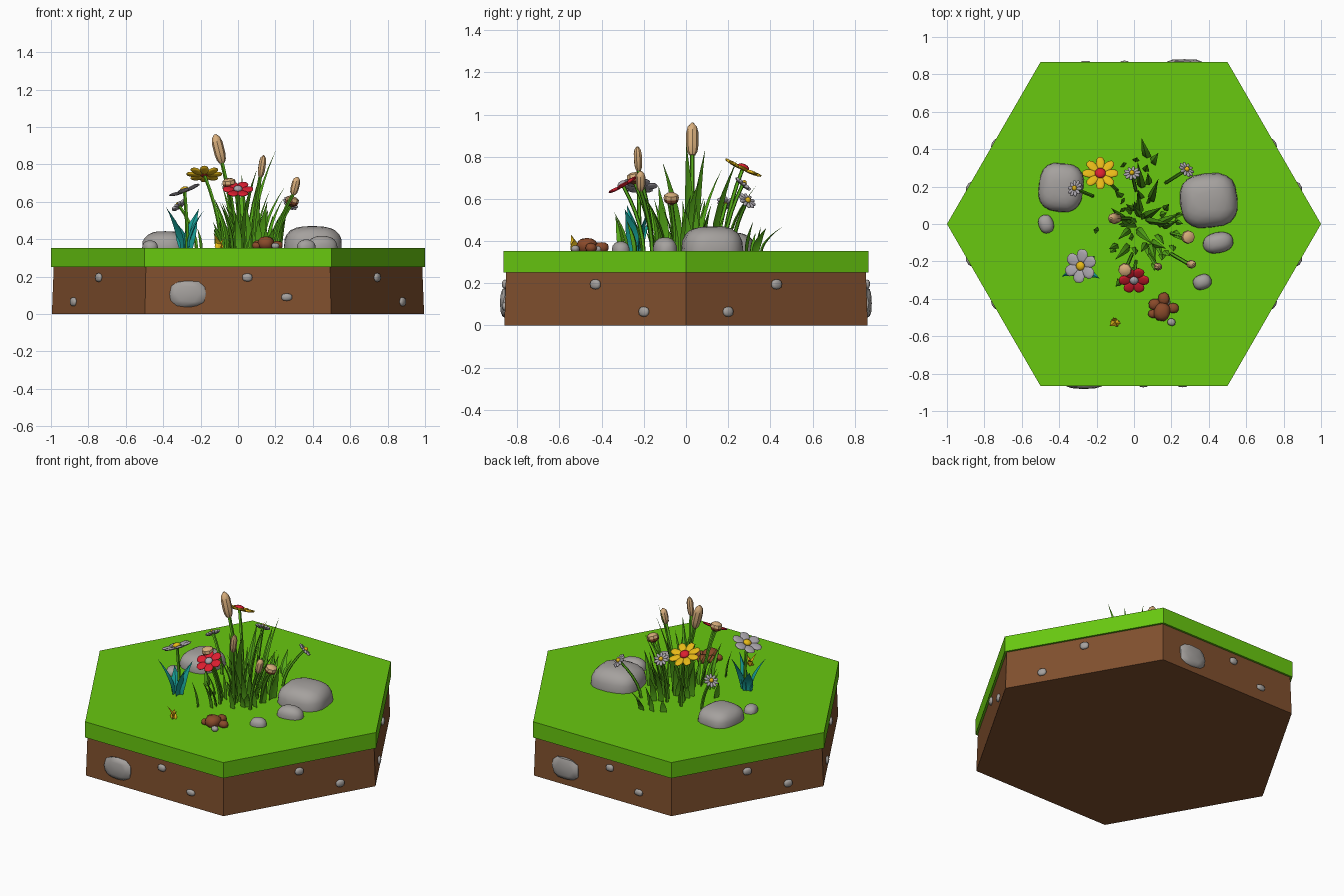
import bpy, bmesh, math, random
from mathutils import Vector, Matrix

if "Cube" in bpy.data.objects:
    bpy.data.objects.remove(bpy.data.objects["Cube"])

random.seed(7)
TOP = 0.353


def material(name, code):
    m = bpy.data.materials.new(name)
    c = [((code >> s) & 255) / 255 for s in (16, 8, 0)]
    m.diffuse_color = [x / 12.92 if x < 0.04 else ((x + 0.055) / 1.055) ** 2.4 for x in c] + [1]
    m.use_nodes = True
    m.node_tree.nodes["Principled BSDF"].inputs["Base Color"].default_value = m.diffuse_color
    return m


MATS = [material(n, c) for n, c in (
    ("grass green", 0x68C810), ("blade green", 0x55AA18), ("soil brown", 0x80502E),
    ("stone grey", 0xA5A19E), ("straw tan", 0xD8AE7C), ("bark brown", 0x8A4A2A),
    ("petal yellow", 0xEABB18), ("petal red", 0xDC1E30), ("leaf teal", 0x18A098),
    ("petal lilac grey", 0xAAA5AC))]
GRASS, BLADE, SOIL, STONE, TAN, BARK, YELLOW, RED, TEAL, LILAC = range(10)


def finish(bm, name, angle=None):
    bmesh.ops.recalc_face_normals(bm, faces=bm.faces)
    me = bpy.data.meshes.new(name)
    bm.to_mesh(me)
    bm.free()
    for m in MATS:
        me.materials.append(m)
    ob = bpy.data.objects.new(name, me)
    bpy.context.collection.objects.link(ob)
    if angle:
        bpy.ops.object.select_all(action='DESELECT')
        ob.select_set(True)
        bpy.context.view_layer.objects.active = ob
        bpy.ops.object.shade_smooth_by_angle(angle=math.radians(angle))


def loft(bm, rings, mat):
    loops = [[bm.verts.new(p) for p in r] for r in rings]
    n = len(loops[0])
    faces = [bm.faces.new(loops[0]), bm.faces.new(loops[-1])]
    for a, b in zip(loops, loops[1:]):
        faces += [bm.faces.new((a[i], a[(i + 1) % n], b[(i + 1) % n], b[i])) for i in range(n)]
    for f in faces:
        f.material_index = mat


def ring(c, axis, r, n=8):
    q = Vector(axis).to_track_quat('Z', 'Y')
    return [Vector(c) + q @ Vector((r * math.cos(a), r * math.sin(a), 0))
            for a in (math.tau * i / n for i in range(n))]


def lathe(bm, base, axis, profile, mat, n=8):
    axis = Vector(axis).normalized()
    loft(bm, [ring(Vector(base) + axis * h, axis, r, n) for r, h in profile], mat)


def bend(base, tip, t):
    # rises first, then leans over
    b, e = Vector(base), Vector(tip)
    p = b.lerp(e, t ** 1.8)
    p.z = b.z + (e.z - b.z) * t
    return p


def stem(bm, base, tip, r=0.01):
    loft(bm, [ring(bend(base, tip, i / 5), (0, 0, 1), r, 5) for i in range(6)], BLADE)


def blade(bm, base, tip, width, mat=BLADE, belly=0.3):
    d = Vector((tip[0] - base[0], tip[1] - base[1], 0))
    a = math.atan2(d.y, d.x) + random.uniform(-0.6, 0.6)
    out, side = Vector((math.cos(a), math.sin(a), 0)), Vector((-math.sin(a), math.cos(a), 0))
    rings = []
    for i in range(7):
        t = i / 6
        w = width / 2 * (0.75 + belly * math.sin(math.pi * t)) * max(1 - t ** 2.2, 0.03)
        p = bend(base, tip, t)
        rings.append([p + side * w, p - out * w * 0.5, p - side * w, p - out * w * 0.15])
    loft(bm, rings, mat)


def blob(bm, c, size, mat, power=1.0, rot=0.0, rough=0.0, matrix=None, sub=2):
    vs = bmesh.ops.create_icosphere(bm, subdivisions=sub, radius=1)['verts']
    m = matrix or Matrix.Translation(c) @ Matrix.Rotation(rot, 4, 'Z')
    for v in vs:
        p = [math.copysign(abs(k) ** power, k) * s * (1 + random.uniform(-rough, rough))
             for k, s in zip(v.co, size)]
        v.co = m @ Vector(p)
    for f in {f for v in vs for f in v.link_faces}:
        f.material_index = mat


def flower(name, base, head, normal, r, petals, width, mat, core, core_r):
    bm = bmesh.new()
    stem(bm, base, head)
    frame = Matrix.Translation(head) @ Vector(normal).to_track_quat('Z', 'Y').to_matrix().to_4x4()
    for i in range(petals):
        m = (frame @ Matrix.Rotation(math.tau * i / petals, 4, 'Z')
             @ Matrix.Translation((r * 0.6, 0, 0)) @ Matrix.Rotation(-0.12, 4, 'Y'))
        blob(bm, None, (r * 0.42, width, 0.008), mat, 0.8, matrix=m)
    blob(bm, None, (core_r, core_r, 0.016), core, matrix=frame @ Matrix.Translation((0, 0, 0.006)))
    finish(bm, name, 40)


# hexagonal ground block
def hexagon(r, z):
    return [(r * math.cos(math.tau * i / 6), r * math.sin(math.tau * i / 6), z) for i in range(6)]


bm = bmesh.new()
loft(bm, [hexagon(0.995, 0), hexagon(0.985, 0.255)], SOIL)
finish(bm, "soil_block")
bm = bmesh.new()
loft(bm, [hexagon(1.0, 0.25), hexagon(1.0, TOP)], GRASS)
finish(bm, "turf_layer")

# stones set in the soil sides, same on opposite faces
bm = bmesh.new()
for s in (1, -1):
    for x, z, rx, rz, d in ((-0.27, 0.107, 0.1, 0.072, 0.024), (0.05, 0.195, 0.027, 0.022, 0.015),
                            (0.26, 0.09, 0.03, 0.02, 0.015)):
        blob(bm, (s * x, -s * 0.858, z), (rx, d, rz), STONE, 0.8, rough=0.04)
    for q in (1, -1):
        for x, y, z in ((0.745, 0.43, 0.195), (0.88, 0.2, 0.065)):
            blob(bm, (s * x, q * y, z), (0.014, 0.028, 0.024), STONE, 0.85,
                 rot=s * q * math.radians(30))
finish(bm, "side_stones", 35)

# rocks resting on the turf
bm = bmesh.new()
for x, y, rx, ry, h, p, rot in ((0.4, 0.125, 0.155, 0.145, 0.118, 0.72, 0.1),
                                (-0.39, 0.195, 0.12, 0.13, 0.09, 0.72, -0.1),
                                (0.45, -0.1, 0.082, 0.055, 0.065, 0.85, 0.2),
                                (0.365, -0.31, 0.05, 0.04, 0.045, 0.85, 0.3),
                                (-0.47, 0, 0.04, 0.05, 0.04, 0.85, 0.3)):
    blob(bm, (x, y, TOP), (rx, ry, h), STONE, p, rot, 0.015, sub=3)
finish(bm, "rocks", 40)

# little heap of brown lumps and pebbles
bm = bmesh.new()
for x, y, r, m in ((0.15, -0.47, 0.05, BARK), (0.11, -0.43, 0.033, BARK), (0.21, -0.45, 0.03, BARK),
                   (0.16, -0.4, 0.034, BARK), (0.2, -0.525, 0.022, STONE), (0.175, -0.415, 0.02, STONE),
                   (0.1, -0.48, 0.025, BARK)):
    blob(bm, (x, y, TOP + r * 0.5), (r, r * 0.9, r * 0.75), m, 0.85, x * 30, 0.04)
finish(bm, "brown_heap", 35)

# grass clump: tall blades placed by hand, short ones scattered
bm = bmesh.new()
for bx, by, tx, ty, tz in ((0.07, 0.02, 0.2, 0.0, 0.87), (0.06, 0.04, 0.15, 0.09, 0.83),
                           (0.02, -0.03, 0.1, -0.11, 0.77), (0.09, 0.13, 0.13, 0.24, 0.78),
                           (0.03, 0.06, 0.02, 0.17, 0.74), (-0.02, 0.0, -0.09, 0.04, 0.7),
                           (0.13, 0.0, 0.25, 0.06, 0.68), (0.1, -0.1, 0.17, -0.13, 0.66),
                           (0.04, 0.2, 0.02, 0.33, 0.66), (-0.03, -0.12, -0.1, -0.19, 0.6),
                           (0.07, 0.36, 0.04, 0.46, 0.47), (0.1, 0.33, 0.13, 0.38, 0.46)):
    blade(bm, (bx, by, TOP - 0.01), (tx, ty, tz), 0.05)
for i in range(42):
    x, y = random.gauss(0.06, 0.11), random.gauss(-0.01, 0.13)
    x, y = max(-0.22, min(0.28, x)), max(-0.34, min(0.34, y))
    h = random.uniform(0.1, 0.32) * (1 - 1.2 * math.hypot(x - 0.06, y))
    lean = random.uniform(0.15, 0.4) * h
    a = math.atan2(y, x - 0.06) + random.uniform(-0.7, 0.7)
    blade(bm, (x, y, TOP - 0.01), (x + lean * math.cos(a), y + lean * math.sin(a), TOP + h), 0.042)
finish(bm, "grass_clump", 30)

# cattails
bm = bmesh.new()
for base, head, axis, h, r in (((-0.02, 0.03), (-0.085, 0.03, 0.81), (-0.25, 0, 1), 0.155, 0.029),
                               ((0.08, -0.16), (0.12, -0.225, 0.735), (0.15, -0.05, 1), 0.115, 0.02),
                               ((0.2, -0.16), (0.295, -0.215, 0.64), (0.25, 0, 1), 0.095, 0.022)):
    stem(bm, (*base, TOP - 0.01), head, 0.011)
    lathe(bm, head, axis, [(r * f, h * t) for f, t in
          ((0.5, -0.02), (0.85, 0.1), (1, 0.3), (1, 0.7), (0.75, 0.88), (0.2, 1))], TAN)
finish(bm, "cattails", 35)

# brown buds with pale tops
bm = bmesh.new()
for base, head, axis in (((-0.01, -0.16), (-0.045, -0.24, 0.67), (-0.1, -0.15, 1)),
                         ((0.2, -0.05), (0.28, -0.07, 0.575), (0.3, 0, 1))):
    stem(bm, (*base, TOP - 0.01), head)
    lathe(bm, head, axis, [(0.012, 0), (0.032, 0.012), (0.036, 0.03)], BARK)
    lathe(bm, head, axis, [(0.037, 0.028), (0.034, 0.045), (0.018, 0.055)], TAN)
finish(bm, "brown_buds", 35)

# large flowers
Z = TOP - 0.01
flower("yellow_flower", (-0.09, 0.18, Z), (-0.18, 0.27, 0.745), (0, 0.43, 0.9), 0.095, 8, 0.024, YELLOW, RED, 0.03)
flower("red_flower", (0.01, -0.2, Z), (0, -0.3, 0.665), (0, -0.5, 0.87), 0.08, 6, 0.029, RED, LILAC, 0.024)
flower("lilac_flower", (-0.27, -0.22, Z), (-0.285, -0.225, 0.66), (-0.35, 0.05, 0.9), 0.09, 6, 0.032, LILAC, YELLOW, 0.025)

# small daisies
for i, (base, head, nrm) in enumerate((
        ((-0.22, 0.15), (-0.315, 0.19, 0.58), (-0.6, 0.3, 0.8)),
        ((0.17, 0.22), (0.28, 0.29, 0.59), (0.5, 0.5, 0.6)),
        ((0.01, 0.18), (-0.01, 0.27, 0.67), (-0.1, 0.6, 0.7)))):
    flower(f"daisy_{i + 1}", (*base, Z), head, nrm, 0.046, 10, 0.009, LILAC, YELLOW, 0.014)

# teal leaves round the lilac flower
bm = bmesh.new()
for x, y, z in ((-0.385, -0.28, 0.57), (-0.185, -0.29, 0.55), (-0.34, -0.17, 0.5), (-0.21, -0.17, 0.56)):
    blade(bm, (-0.28 + (x + 0.28) * 0.2, -0.23 + (y + 0.23) * 0.2, Z), (x, y, z), 0.062, TEAL, 0.5)
finish(bm, "teal_leaves", 30)

# small yellow sprout
bm = bmesh.new()
for x, y, z in ((-0.13, -0.545, 0.43), (-0.07, -0.53, 0.41), (-0.11, -0.5, 0.4)):
    blade(bm, (-0.1, -0.525, Z), (x, y, z), 0.04, YELLOW, 0.6)
finish(bm, "yellow_sprout", 30)
